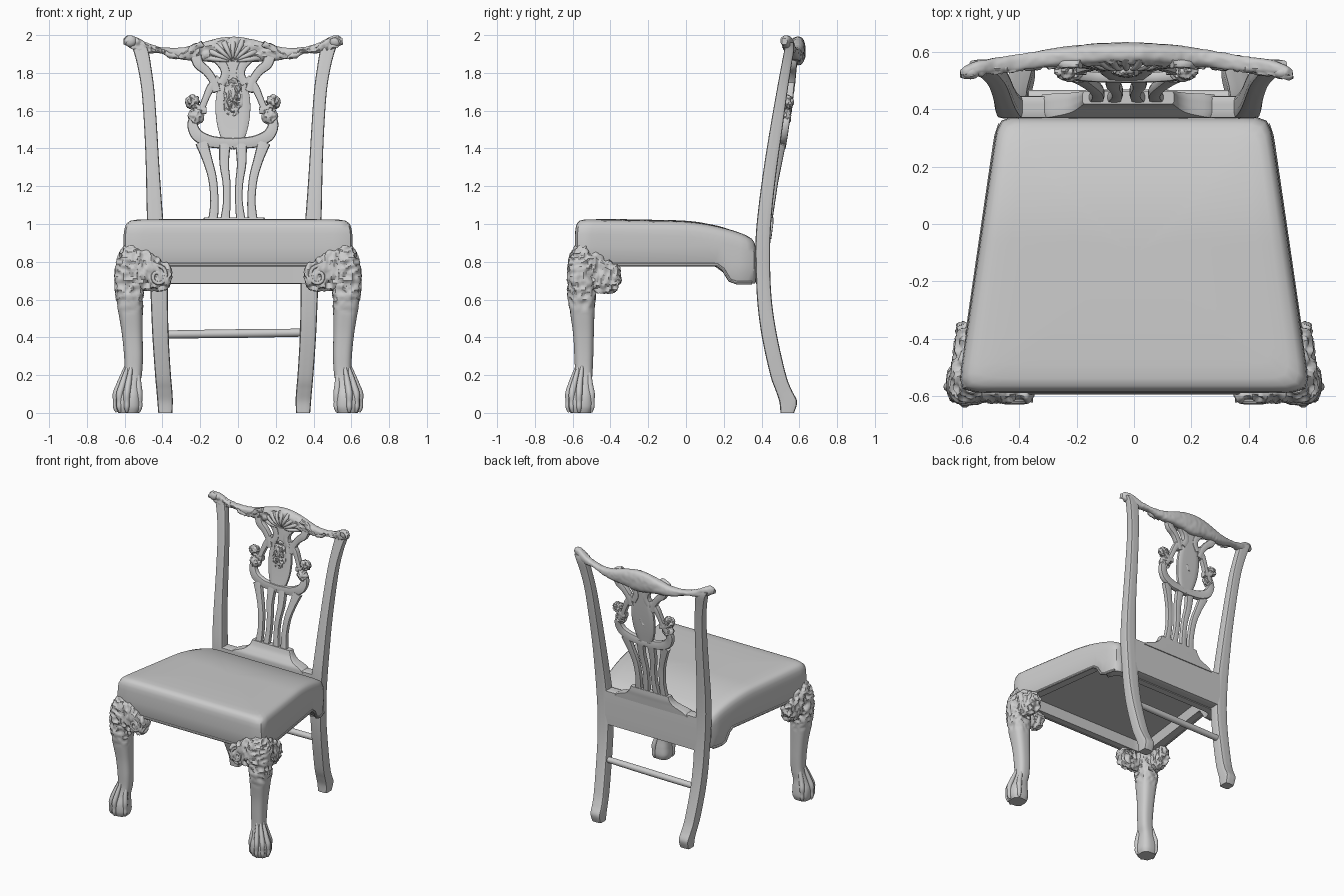
import bpy, bmesh
from math import sin, cos, pi, radians
from mathutils import Vector, noise

if "Cube" in bpy.data.objects:
    bpy.data.objects.remove(bpy.data.objects["Cube"])

BACK_X = -0.02          # the chair back leans slightly off centre
X, Y, Z = Vector((1, 0, 0)), Vector((0, 1, 0)), Vector((0, 0, 1))
FRAMES = {'x': (Y, Z), 'y': (X, Z), 'z': (X, Y)}


def smooth_keys(keys, steps):
    """Catmull-Rom interpolation of number tuples."""
    out = []
    for i in range(len(keys) - 1):
        a, b, c, d = (keys[min(max(j, 0), len(keys) - 1)] for j in (i - 1, i, i + 1, i + 2))
        for k in range(steps):
            t = k / steps
            out.append([0.5 * (2 * q + (r - p) * t + (2 * p - 5 * q + 4 * r - s) * t * t
                               + (3 * q - p - 3 * r + s) * t ** 3) for p, q, r, s in zip(a, b, c, d)])
    return out + [list(keys[-1])]


def rounded(a, p):
    """Point on a unit rounded square: p=2 is a circle, larger is squarer."""
    r = (abs(cos(a)) ** p + abs(sin(a)) ** p) ** (-1 / p)
    return r * cos(a), r * sin(a)


def skin(name, rings, mirror=None, carve=None):
    """Join rings of points into a closed mesh, optionally carved and mirrored."""
    bm = bmesh.new()
    rows = [[bm.verts.new(p) for p in ring] for ring in rings]
    n = len(rows[0])
    for a, b in zip(rows, rows[1:]):
        for i in range(n):
            bm.faces.new((a[i], a[(i + 1) % n], b[(i + 1) % n], b[i]))
    bm.faces.new(rows[0])
    bm.faces.new(rows[-1])
    bmesh.ops.recalc_face_normals(bm, faces=bm.faces)
    if carve:
        amp, freq, weight = carve
        bm.normal_update()
        moves = [v.normal * amp * weight(v.co) * (0.6 - 2.4 * abs(noise.noise(v.co * freq))) for v in bm.verts]
        for v, m in zip(bm.verts, moves):
            v.co += m
    if mirror is not None:
        geom = bm.verts[:] + bm.edges[:] + bm.faces[:]
        new = bmesh.ops.duplicate(bm, geom=geom)["geom"]
        for v in new:
            if isinstance(v, bmesh.types.BMVert):
                v.co.x = 2 * mirror - v.co.x
        bmesh.ops.reverse_faces(bm, faces=[f for f in new if isinstance(f, bmesh.types.BMFace)])
    me = bpy.data.meshes.new(name)
    bm.to_mesh(me)
    bm.free()
    ob = bpy.data.objects.new(name, me)
    bpy.context.collection.objects.link(ob)
    return ob


def loft(name, keys, axis=None, p=2, n=16, steps=6, ref=Y, **kw):
    """Sweep a section through keys (x, y, z, half width, half depth)."""
    ks = smooth_keys(keys, steps)
    pts = [Vector(k[:3]) for k in ks]
    rings = []
    for i, k in enumerate(ks):
        if axis:
            u, v = FRAMES[axis]
        else:
            t = (pts[min(i + 1, len(pts) - 1)] - pts[max(i - 1, 0)]).normalized()
            u = t.cross(ref).normalized()
            v = t.cross(u)
        ring = []
        for j in range(n):
            c, s = rounded(2 * pi * j / n, p)
            ring.append(pts[i] + u * c * k[3] + v * s * k[4])
        rings.append(ring)
    return skin(name, rings, **kw)


def lump(name, c, r, **kw):
    """Ellipsoid boss facing along y."""
    keys = [(c[0], c[1] - r[1] * cos(pi * i / 8), c[2], r[0] * sin(pi * i / 8) + 1e-4,
             r[2] * sin(pi * i / 8) + 1e-4) for i in range(9)]
    return loft(name, keys, 'y', n=40, steps=3, **kw)


def everywhere(co):
    return 1.0


# Seat: hollow upholstered trapezoid with a crowned top
def seat_xy(s, a, p=24):
    u, v = rounded(a, p)
    return s * u * (0.54 - 0.07 * s * v), -0.1075 + 0.4775 * s * v


def seat_top(y):
    t = (y + 0.585) / 0.955
    return 1.027 - 0.02 * t - 0.085 * max(0, (t - 0.55) / 0.45) ** 2


def hem(y):
    t = min(max((y - 0.17) / 0.08, 0), 1)
    return 0.78 - 0.095 * t * t * (3 - 2 * t)


rings = []
for s, kind, val in [(0.3, 'flat', 0.86), (0.88, 'flat', 0.86), (0.885, 'hem', 0), (0.99, 'hem', 0),
                     (1, 'hem', 0.01), (1.008, 'hem', 0.1), (1.006, 'top', 0.08), (1, 'top', 0.05),
                     (0.985, 'top', 0.024), (0.955, 'top', 0.009), (0.9, 'top', 0.002), (0.8, 'top', 0),
                     (0.6, 'top', -0.003), (0.4, 'top', -0.004), (0.2, 'top', -0.004), (0.04, 'top', -0.004)]:
    ring = []
    for j in range(128):
        x, y = seat_xy(s, 2 * pi * j / 128)
        z = {'flat': val, 'hem': hem(y) + val, 'top': seat_top(y) - val}[kind]
        ring.append((x, y, z))
    rings.append(ring)
skin("seat", rings)

bead = []
for j in range(97):
    x, y = seat_xy(0.998, radians(130 + 280 * j / 96))
    if y < 0.36:
        bead.append((x, y, hem(y) + 0.004, 0.009, 0.009))
loft("seat_hem_bead", bead, n=8, steps=1, ref=Z)

# Front cabriole legs with carved knees
leg = [(.58, -.557, 0, .055), (.58, -.557, .035, .066), (.58, -.557, .09, .064), (.57, -.55, .15, .051),
       (.555, -.542, .21, .047), (.553, -.541, .3, .05), (.56, -.543, .42, .055), (.57, -.55, .55, .066),
       (.575, -.552, .65, .072), (.575, -.553, .75, .071), (.57, -.55, .82, .064), (.553, -.535, .88, .05)]
loft("front_legs", [k + (k[3],) for k in leg], 'z', p=2.8, n=48, steps=10, mirror=0,
     carve=(.014, 27, lambda co: min(max((co.z - .52) / .12, 0), 1)))

# Knee brackets running inward along the front and back along the sides
arm = [(.0, .755, .10), (.07, .757, .105), (.12, .74, .092), (.165, .727, .078), (.2, .728, .058), (.215, .73, .01)]
loft("knee_brackets_front", [(.57 - d, -.577, z, .042, h) for d, z, h in arm], 'x', p=3, n=40, steps=8,
     mirror=0, carve=(.015, 27, everywhere))
loft("knee_brackets_side", [(.603 - .13 * d, -.56 + d, z - .01, .036, h) for d, z, h in arm], 'y', p=3, n=40,
     steps=8, mirror=0, carve=(.015, 27, everywhere))


# Scroll carved at each bracket end
scroll = [(.425 + (.052 - .0042 * i) * cos(i * .75 + 1.5), -.619, .725 + (.058 - .0048 * i) * sin(i * .75 + 1.5),
           .011, .009) for i in range(11)]
loft("knee_scrolls", scroll, n=8, steps=3, mirror=0)

# Claws gripping the ball feet
for i, ang in enumerate((-150, -82, -45, -8, 60)):
    c, s = cos(radians(ang)), sin(radians(ang))
    path = [(.032, .25, .008), (.045, .19, .014), (.055, .145, .017), (.066, .10, .018), (.067, .06, .015),
            (.068, .03, .014), (.062, .004, .007)]
    loft(f"foot_claw_{i + 1}", [(.56 + min((.25 - z) * .14, .02) + r * c, -.545 - min((.25 - z) * .1, .012) + r * s,
                                 z, w, w) for r, z, w in path], n=10, steps=4, mirror=0)

# Back legs continuing up into the stiles
stile = [(.365, .536, 0, .037, .036), (.366, .541, .06, .041, .047), (.37, .517, .12, .042, .043),
         (.377, .488, .2, .042, .042), (.39, .443, .4, .043, .041), (.396, .417, .58, .045, .039),
         (.401, .408, .75, .047, .038), (.413, .408, .93, .045, .039), (.423, .422, 1.1, .041, .037),
         (.432, .447, 1.3, .036, .035), (.442, .477, 1.5, .034, .033), (.456, .508, 1.7, .034, .029),
         (.475, .53, 1.83, .036, .027), (.495, .546, 1.92, .04, .026), (.515, .548, 1.96, .038, .022)]
loft("back_legs_and_stiles", [(k[0] + BACK_X,) + k[1:] for k in stile], 'z', p=7, n=24, steps=6, mirror=BACK_X)

# Stretcher, rear rail and the shoe under the splat
loft("stretcher", [(-.40, .445, .415, .021, .021), (0, .445, .42, .023, .023), (.36, .445, .425, .021, .021)], 'x')
loft("rear_rail", [(-.40, .408, .81, .038, .128), (.36, .408, .81, .038, .128)], 'x', p=20, n=24, steps=1)
loft("splat_shoe", [(BACK_X, .41, .92, .31, .042), (BACK_X, .413, .945, .28, .042), (BACK_X, .422, .97, .21, .036),
                    (BACK_X, .434, 1.0, .175, .028), (BACK_X, .44, 1.035, .16, .022)], 'z', p=20, n=24, steps=4)


# Pierced splat: ribbons following the lean of the back
def splat_y(z):
    return .441 + .125 * (z - 1.03) / .82 + .03 * sin(pi * min(max((z - 1.25) / .6, 0), 1)) * .4


SX = -.027
ribbons = {
    "splat_outer_ribs": [(.105, 1.02, .026), (.098, 1.12, .022), (.108, 1.24, .023), (.135, 1.34, .026),
                         (.165, 1.43, .034)],
    "splat_inner_ribs": [(.042, 1.02, .025), (.032, 1.12, .02), (.034, 1.22, .021), (.046, 1.32, .025),
                         (.042, 1.44, .032)],
    "splat_bowl": [(.0, 1.425, .03), (.07, 1.43, .03), (.13, 1.44, .032), (.19, 1.472, .032), (.214, 1.53, .027),
                   (.19, 1.585, .024)],
    "splat_straps": [(.2, 1.56, .022), (.165, 1.615, .018), (.142, 1.67, .018), (.115, 1.725, .022), (.07, 1.77, .024)],
    "splat_hooks": [(.14, 1.60, .018), (.175, 1.605, .018), (.205, 1.63, .02), (.215, 1.66, .012)],
    "splat_upper_scrolls": [(.085, 1.70, .022), (.105, 1.76, .022), (.14, 1.81, .024), (.18, 1.845, .028),
                            (.195, 1.885, .03)],
    "splat_top_ribs": [(.065, 1.74, .022), (.04, 1.79, .024), (.05, 1.835, .024), (.085, 1.88, .028)],
}
for i, (name, path) in enumerate(ribbons.items()):
    loft(name, [(SX + d, splat_y(z), z, w, .017 + .0008 * i) for d, z, w in path], p=5, steps=6, mirror=SX)

# Oval splat centre with carved boss, and rosettes
loft("splat_oval", [(SX, splat_y(z), z, w, .016) for z, w in
                    [(1.41, .03), (1.45, .06), (1.52, .082), (1.6, .092), (1.68, .088), (1.75, .068), (1.8, .048),
                     (1.86, .04)]], 'z', p=7, n=24)
lump("splat_boss", (SX, splat_y(1.655) - .012, 1.655), (.05, .018, .115), carve=(.014, 45, everywhere))
lump("rosettes_upper", (SX + .212, splat_y(1.645) - .008, 1.645), (.036, .03, .036), mirror=SX,
     carve=(.012, 50, everywhere))
lump("rosettes_lower", (SX + .195, splat_y(1.57) - .008, 1.57), (.04, .028, .042), mirror=SX,
     carve=(.01, 45, everywhere))

# Carved serpentine crest rail
half = [(.578, .522, 1.967, .014, .016), (.555, .53, 1.968, .023, .03), (.51, .543, 1.952, .027, .036),
        (.45, .552, 1.931, .027, .026), (.38, .562, 1.92, .028, .017), (.30, .574, 1.905, .03, .027),
        (.23, .582, 1.903, .033, .038), (.16, .588, 1.912, .036, .05), (.08, .592, 1.918, .038, .065)]
keys = [(SX - k[0],) + k[1:] for k in half] + [(SX, .593, 1.916, .04, .075)] + \
       [(SX + k[0],) + k[1:] for k in reversed(half)]
loft("crest_rail", keys, 'x', p=2.5, n=40, steps=9,
     carve=(.012, 28, lambda co: 1 if co.y < .57 - .09 * abs(co.x - SX) else .15))

# Shell fan and leaf scrolls on the crest front, ears at its ends
for i in range(-4, 5):
    a = radians(90 + 20 * i)
    loft(f"crest_shell_rib_{i + 5}", [(SX + r * cos(a) * 1.5, .572 - .03 * sin(pi * r / .1), 1.86 + r * sin(a) * 1.15,
                                       .006 + .1 * r, .01) for r in (.01, .04, .07, .098, .105)], n=10, steps=3)
leaf = [(.16, 1.955, .014), (.21, 1.93, .017), (.26, 1.895, .016), (.32, 1.89, .014), (.38, 1.918, .011),
        (.46, 1.945, .012), (.52, 1.965, .014)]
loft("crest_leaf_scrolls", [(SX + d, .556 - .07 * max(d - .25, 0), z, w, .014) for d, z, w in leaf],
     n=10, steps=6, mirror=SX, carve=(.008, 40, everywhere))
lump("crest_ears", (SX + .543, .528, 1.968), (.033, .024, .031), mirror=SX)

# Smooth shading with crisp edges
bpy.ops.object.select_all(action='SELECT')
bpy.context.view_layer.objects.active = bpy.context.scene.objects[0]
bpy.ops.object.shade_smooth_by_angle(angle=radians(40))
